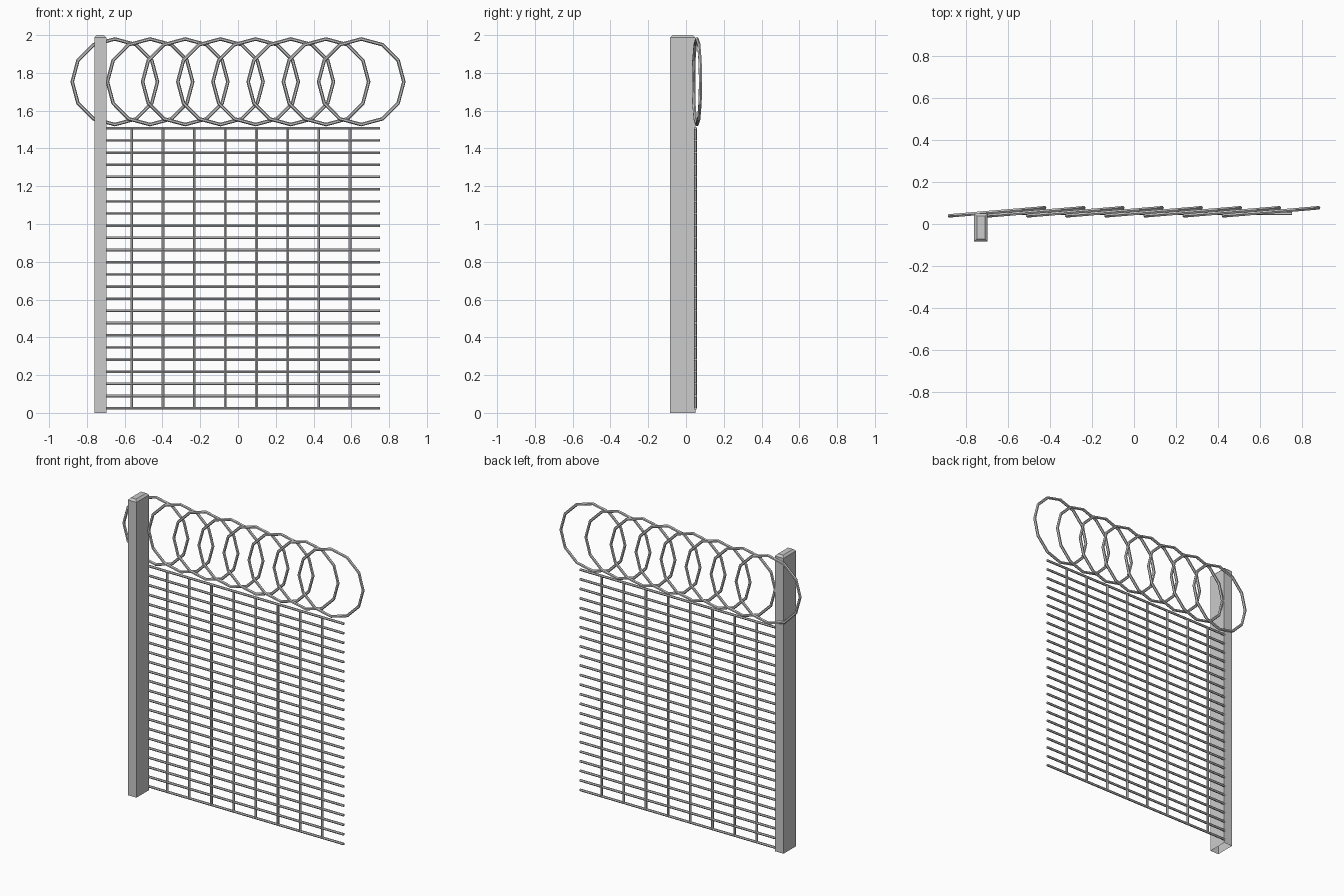
import bpy, bmesh
from math import pi, radians
from mathutils import Matrix

if "Cube" in bpy.data.objects:
    bpy.data.objects.remove(bpy.data.objects["Cube"])


def finish(bm, name):
    bmesh.ops.recalc_face_normals(bm, faces=bm.faces)
    mesh = bpy.data.meshes.new(name)
    bm.to_mesh(mesh)
    bm.free()
    ob = bpy.data.objects.new(name, mesh)
    bpy.context.collection.objects.link(ob)
    return ob


def add_rod(bm, centre, length, radius, axis):
    turn = Matrix.Rotation(pi / 2, 4, 'Y') if axis == 'X' else Matrix()
    bmesh.ops.create_cone(bm, cap_ends=True, segments=6, radius1=radius,
                          radius2=radius, depth=length,
                          matrix=Matrix.Translation(centre) @ turn)


# Post: open at the bottom, chamfered cap on top
X0, X1, Y0, Y1, H, C = -0.761, -0.697, -0.084, 0.05, 2.0, 0.013
bm = bmesh.new()
loops = []
for z, inset in ((0, 0), (H - C, 0), (H, C)):
    a, b, c, d = X0 + inset, X1 - inset, Y0 + inset, Y1 - inset
    loops.append([bm.verts.new((x, y, z)) for x, y in ((a, c), (b, c), (b, d), (a, d))])
for low, high in zip(loops, loops[1:]):
    for i in range(4):
        j = (i + 1) % 4
        bm.faces.new((low[i], low[j], high[j], high[i]))
bm.faces.new(loops[-1])
finish(bm, "post")

# Mesh panel: horizontal wires from the post to the free end
WIRE_Y, LEFT, RIGHT = 0.05, -0.70, 0.753
BOTTOM, TOP, ROWS = 0.025, 1.507, 24
bm = bmesh.new()
for i in range(ROWS):
    z = BOTTOM + (TOP - BOTTOM) * i / (ROWS - 1)
    add_rod(bm, ((LEFT + RIGHT) / 2, WIRE_Y, z), RIGHT - LEFT, 0.008, 'X')
finish(bm, "horizontal_wires")

# Mesh panel: vertical wires
bm = bmesh.new()
for i in range(8):
    add_rod(bm, (-0.562 + 0.165 * i, WIRE_Y, (BOTTOM + TOP) / 2), TOP - BOTTOM, 0.008, 'Z')
finish(bm, "vertical_wires")

# Coil on top: eight slightly turned twelve-sided rings
for i in range(8):
    bpy.ops.mesh.primitive_torus_add(
        major_segments=12, minor_segments=6, major_radius=0.2265, minor_radius=0.0095,
        location=(-0.652 + 0.1863 * i, 0.058, 1.753),
        rotation=(pi / 2, 0, radians(4.8)))
    bpy.context.object.name = f"coil_ring_{i + 1}"
